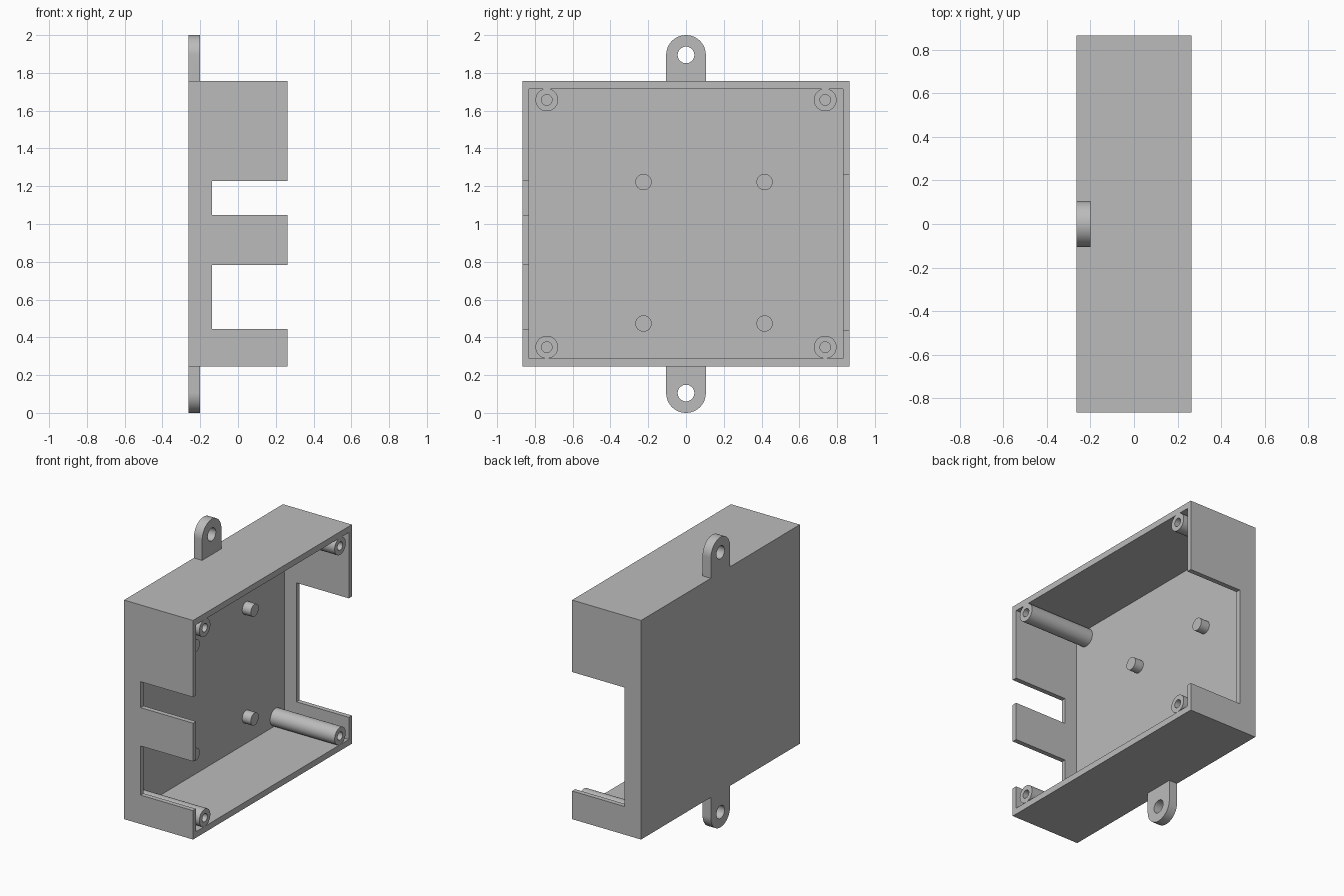
import bpy
import math

cube = bpy.data.objects.get("Cube")
if cube:
    bpy.data.objects.remove(cube, do_unlink=True)

# One plain grey plastic
grey = bpy.data.materials.new("grey_plastic")
grey.use_nodes = True
colour = (0.5, 0.5, 0.5, 1)
grey.diffuse_color = colour
grey.node_tree.nodes["Principled BSDF"].inputs["Base Color"].default_value = colour

# Main dimensions: half depth, half width, bottom and top
HX, HY, Z0, Z1 = 0.263, 0.865, 0.246, 1.756
WALL_Y, WALL_Z = 0.033, 0.042
FLOOR = -HX + 0.034
NOTCH_X = -0.137
OUT = 0.1  # how far cutters reach past the surface


def finish(ob, name):
    ob.name = name
    ob.data.materials.clear()
    ob.data.materials.append(grey)
    return ob


def box(name, x, y, z):
    """Box from (min, max) ranges."""
    bpy.ops.mesh.primitive_cube_add(size=1)
    ob = bpy.context.object
    for v in ob.data.vertices:
        for i, (lo, hi) in enumerate((x, y, z)):
            v.co[i] = lo if v.co[i] < 0 else hi
    return finish(ob, name)


def rod(name, radius, x, y, z):
    """Cylinder along x."""
    bpy.ops.mesh.primitive_cylinder_add(
        vertices=48, radius=radius, depth=x[1] - x[0],
        location=((x[0] + x[1]) / 2, y, z), rotation=(0, math.pi / 2, 0))
    return finish(bpy.context.object, name)


def combine(ob, other, operation):
    """Boolean that is applied at once; the helper is removed."""
    mod = ob.modifiers.new("bool", "BOOLEAN")
    mod.operation = operation
    mod.solver = "EXACT"
    mod.object = other
    bpy.context.view_layer.objects.active = ob
    bpy.ops.object.modifier_apply(modifier=mod.name)
    bpy.data.objects.remove(other, do_unlink=True)


def smooth(ob):
    bpy.ops.object.select_all(action="DESELECT")
    ob.select_set(True)
    bpy.context.view_layer.objects.active = ob
    bpy.ops.object.shade_smooth_by_angle(angle=math.radians(30))


# Open tray with its cavity facing +x
case = box("case_shell", (-HX, HX), (-HY, HY), (Z0, Z1))
cavity = box("cavity_cutter", (FLOOR, HX + OUT),
             (-HY + WALL_Y, HY - WALL_Y), (Z0 + WALL_Z, Z1 - WALL_Z))
combine(case, cavity, "DIFFERENCE")

# Connector notches: two in the front wall, a tall one in the rear wall
for side, low, high in ((-1, 0.445, 0.784), (-1, 1.048, 1.227), (1, 0.44, 1.26)):
    ys = sorted((side * (HY - OUT), side * (HY + OUT)))
    notch = box("notch_cutter", (NOTCH_X, HX + OUT), ys, (low, high))
    combine(case, notch, "DIFFERENCE")

# Corner screw posts with bored holes
for y in (-0.737, 0.737):
    for z, level in ((0.348, "lower"), (1.657, "upper")):
        where = level + ("_front" if y < 0 else "_rear")
        post = rod("screw_post_" + where, 0.06, (FLOOR - 0.01, HX), y, z)
        combine(post, rod("bore_cutter", 0.028, (FLOOR, HX + OUT), y, z), "DIFFERENCE")
        smooth(post)

# Short board pegs on the floor
for y in (-0.225, 0.416):
    for z, level in ((0.473, "lower"), (1.222, "upper")):
        where = level + ("_front" if y < 0 else "_rear")
        smooth(rod("board_peg_" + where, 0.043, (FLOOR - 0.01, FLOOR + 0.065), y, z))

# Round-ended mounting tabs above and below
TAB_R = 0.105
TAB_X = (-HX, -0.2)
for name, centre, edge in (("upper_tab", 2 - TAB_R, Z1), ("lower_tab", TAB_R, Z0)):
    tab = rod(name, TAB_R, TAB_X, 0, centre)
    stem = box("tab_stem", TAB_X, (-TAB_R, TAB_R), sorted((centre, edge)))
    combine(tab, stem, "UNION")
    hole = rod("hole_cutter", 0.044, (TAB_X[0] - OUT, TAB_X[1] + OUT), 0, centre)
    combine(tab, hole, "DIFFERENCE")
    smooth(tab)
